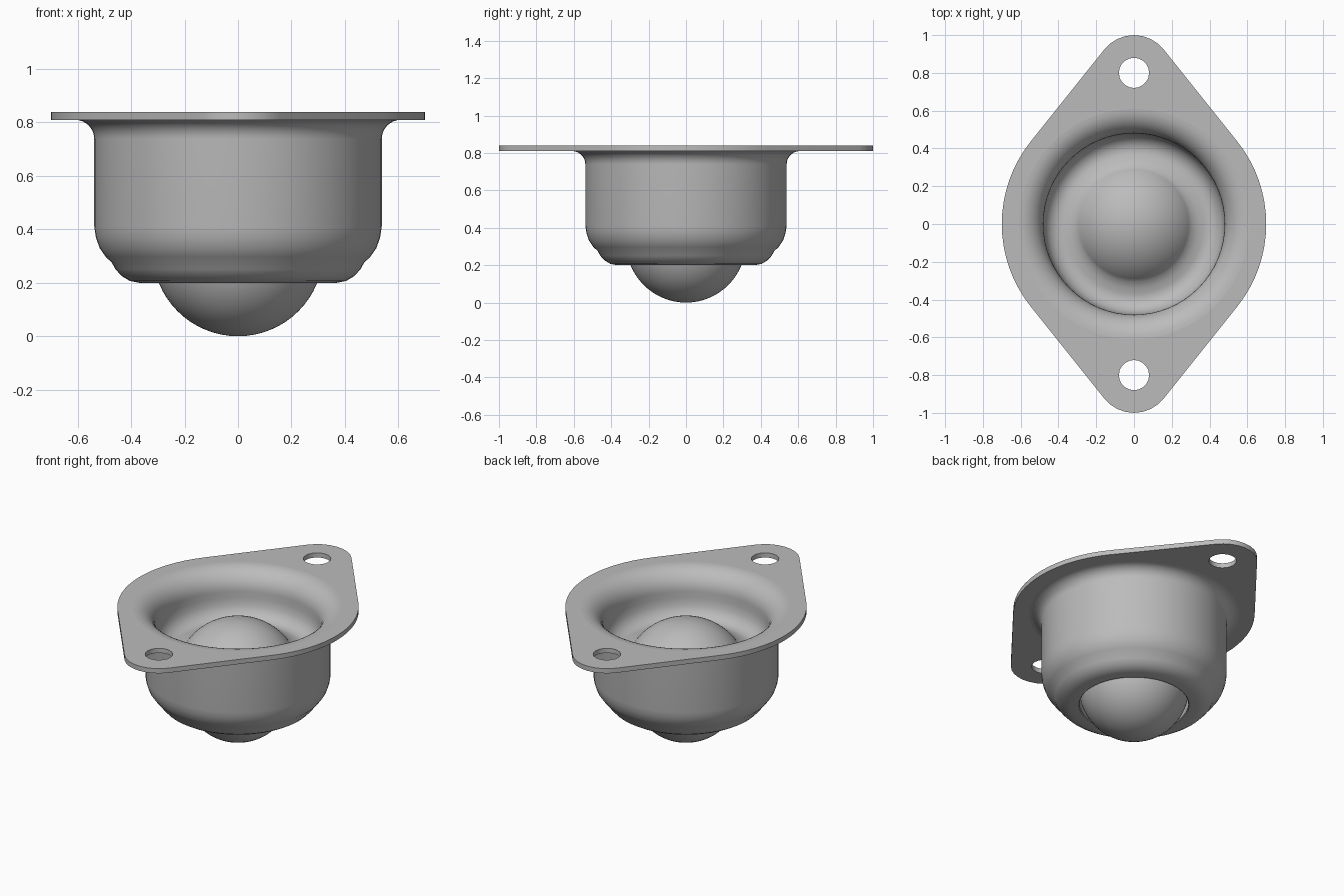
import bpy
import bmesh
from math import sin, cos, pi, asin, radians

cube = bpy.data.objects.get("Cube")
if cube:
    bpy.data.objects.remove(cube, do_unlink=True)

steel = bpy.data.materials.new("grey_steel")
steel.use_nodes = True
GREY = (0.5, 0.5, 0.5, 1)
steel.diffuse_color = GREY
steel.node_tree.nodes["Principled BSDF"].inputs["Base Color"].default_value = GREY

BALL_R, PLATE_TOP, PLATE_BOTTOM, SEAM_R = 0.32, 0.84, 0.81, 0.61


def arc(cx, cy, r, start, end, steps):
    """Points on an arc, angles in degrees."""
    angles = [radians(start + (end - start) * i / steps) for i in range(steps + 1)]
    return [(cx + r * cos(a), cy + r * sin(a)) for a in angles]


def circle(cx, cy, r, n):
    return arc(cx, cy, r, 0, 360, n)[:-1]


def finish(obj, angle):
    obj.data.materials.clear()
    obj.data.materials.append(steel)
    bpy.ops.object.select_all(action="DESELECT")
    obj.select_set(True)
    bpy.context.view_layer.objects.active = obj
    bpy.ops.object.shade_smooth_by_angle(angle=radians(angle))


def lathe(name, profile, segments=64):
    """Spin an (r, z) profile about the z axis."""
    bm = bmesh.new()
    verts = [bm.verts.new((r, 0, z)) for r, z in profile]
    edges = [bm.edges.new(pair) for pair in zip(verts, verts[1:])]
    bmesh.ops.spin(bm, geom=verts + edges, cent=(0, 0, 0), axis=(0, 0, 1),
                   angle=2 * pi, steps=segments, use_duplicate=False)
    bmesh.ops.remove_doubles(bm, verts=bm.verts, dist=0.0005)
    bmesh.ops.recalc_face_normals(bm, faces=bm.faces)
    mesh = bpy.data.meshes.new(name)
    bm.to_mesh(mesh)
    bm.free()
    obj = bpy.data.objects.new(name, mesh)
    bpy.context.collection.objects.link(obj)
    finish(obj, 40)


# Housing: socket, rounded bottom, outer wall, flared rim, trough and dome
socket = arc(0, BALL_R, 0.335, 90, -20, 16)
bottom = [(0.315, 0.205), (0.32, 0.2), (0.37, 0.2), (0.405, 0.207), (0.435, 0.225),
          (0.458, 0.25), (0.472, 0.275), (0.495, 0.297), (0.518, 0.33), (0.532, 0.37)]
outer = [(0.538, 0.41)] + arc(SEAM_R, PLATE_BOTTOM - 0.072, 0.072, 180, 90, 8)
rim = arc(SEAM_R, PLATE_TOP - 0.13, 0.13, 90, 180, 10)
trough = [(0.48, 0.67), (0.474, 0.625), (0.457, 0.59), (0.43, 0.567), (0.4, 0.557),
          (0.37, 0.559), (0.34, 0.57)]
dome = arc(0, 0.374, 0.37, 34, 90, 12)
lathe("housing", [(0, socket[0][1])] + socket[1:] + bottom + outer + rim
      + trough + dome[:-1] + [(0, dome[-1][1])])

# Rolling ball
bpy.ops.mesh.primitive_uv_sphere_add(segments=64, ring_count=32, radius=BALL_R,
                                     location=(0, 0, BALL_R))
ball = bpy.context.object
ball.name = "ball"
finish(ball, 60)

# Mounting plate: round middle tapering tangentially to two drilled ears
BODY_R, EAR_R, EAR_Y = 0.7, 0.2, 0.8
t = asin((BODY_R - EAR_R) / EAR_Y) * 180 / pi
outline = (arc(0, 0, BODY_R, -t, t, 16) + arc(0, EAR_Y, EAR_R, t, 180 - t, 8)
           + arc(0, 0, BODY_R, 180 - t, 180 + t, 16)
           + arc(0, -EAR_Y, EAR_R, 180 + t, 360 - t, 8))
curve = bpy.data.curves.new("mounting_plate", "CURVE")
curve.dimensions = "2D"
curve.fill_mode = "BOTH"
curve.extrude = (PLATE_TOP - PLATE_BOTTOM) / 2
for loop in (outline, circle(0, 0, SEAM_R, 64),
             circle(0, EAR_Y, 0.08, 20), circle(0, -EAR_Y, 0.08, 20)):
    spline = curve.splines.new("POLY")
    spline.points.add(len(loop) - 1)
    for point, (x, y) in zip(spline.points, loop):
        point.co = (x, y, 0, 1)
    spline.use_cyclic_u = True
plate = bpy.data.objects.new("mounting_plate", curve)
plate.location.z = (PLATE_TOP + PLATE_BOTTOM) / 2
bpy.context.collection.objects.link(plate)
bpy.ops.object.select_all(action="DESELECT")
plate.select_set(True)
bpy.context.view_layer.objects.active = plate
bpy.ops.object.convert(target="MESH")
plate = bpy.context.object
bm = bmesh.new()
bm.from_mesh(plate.data)
bmesh.ops.remove_doubles(bm, verts=bm.verts, dist=0.0005)
bmesh.ops.recalc_face_normals(bm, faces=bm.faces)
bm.to_mesh(plate.data)
bm.free()
finish(plate, 30)
